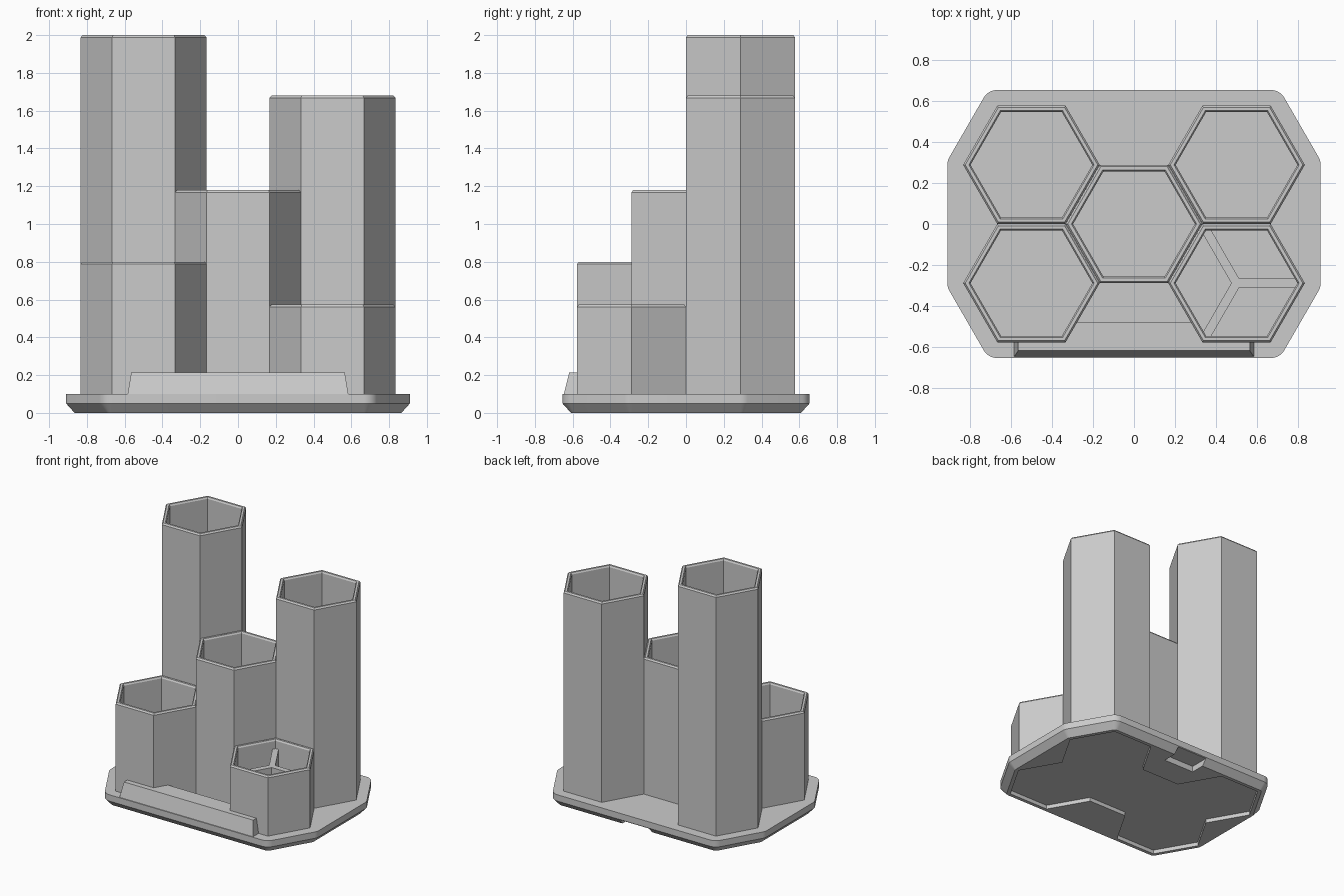
import bpy, bmesh, math
from mathutils import Vector, Matrix

if "Cube" in bpy.data.objects:
    bpy.data.objects.remove(bpy.data.objects["Cube"])

grey = bpy.data.materials.new("light_grey")
grey.use_nodes = True
COLOUR = (0.6, 0.6, 0.6, 1)
grey.diffuse_color = COLOUR
grey.node_tree.nodes["Principled BSDF"].inputs["Base Color"].default_value = COLOUR

R = 0.333                      # outer radius of a tube
APO = R * math.cos(math.pi / 6)
BASE_TOP = 0.1


def finish(name, bm):
    bmesh.ops.recalc_face_normals(bm, faces=bm.faces)
    mesh = bpy.data.meshes.new(name)
    bm.to_mesh(mesh)
    bm.free()
    mesh.materials.append(grey)
    ob = bpy.data.objects.new(name, mesh)
    bpy.context.collection.objects.link(ob)
    return ob


def loft(name, rings):
    """Skin a stack of equal-length point loops and cap both ends."""
    bm = bmesh.new()
    loops = [[bm.verts.new(p) for p in ring] for ring in rings]
    n = len(loops[0])
    for a, b in zip(loops, loops[1:]):
        for i in range(n):
            j = (i + 1) % n
            bm.faces.new((a[i], a[j], b[j], b[i]))
    bm.faces.new(loops[0])
    bm.faces.new(loops[-1])
    return finish(name, bm)


def hexagon(cx, cy, r, z):
    return [Vector((cx + r * math.cos(k * math.pi / 3),
                    cy + r * math.sin(k * math.pi / 3), z)) for k in range(6)]


def box(name, lo, hi, turn=None):
    bm = bmesh.new()
    bmesh.ops.create_cube(bm, size=1)
    for v in bm.verts:
        v.co = Vector([l + (c + 0.5) * (h - l) for l, h, c in zip(lo, hi, v.co)])
    if turn:
        bm.transform(turn)
    return finish(name, bm)


def base_outline(offset, z, steps=8):
    """Hull of all tubes, grown outwards with rounded corners."""
    quarter = []
    for cx, cy, a0, a1 in ((0.5 + R, APO, 0, 30), (0.5 + R / 2, 2 * APO, 30, 90)):
        for i in range(steps + 1):
            a = math.radians(a0 + (a1 - a0) * i / steps)
            quarter.append((cx + offset * math.cos(a), cy + offset * math.sin(a)))
    left = [(-x, y) for x, y in reversed(quarter)]
    half = quarter + left
    return [Vector((x, y, z)) for x, y in half + [(-x, -y) for x, y in half]]


tubes = {
    "back_right_tube": (-0.5, APO, 2.0),
    "back_left_tube": (0.5, APO, 1.68),
    "centre_tube": (0, 0, 1.18),
    "front_right_tube": (-0.5, -APO, 0.8),
    "front_left_tube": (0.5, -APO, 0.573),
}

# Base plate with a chamfered underside
base = loft("base", [base_outline(0.032, 0), base_outline(0.077, 0.05),
                     base_outline(0.077, BASE_TOP)])
bpy.ops.object.select_all(action="DESELECT")
base.select_set(True)
bpy.context.view_layer.objects.active = base
bpy.ops.object.shade_smooth_by_angle(angle=math.radians(25))

# Hexagonal recesses and a finger slot cut into the underside
cutters = [loft("recess_cutter", [hexagon(x, y, R + 0.006, -0.05),
                                  hexagon(x, y, R + 0.006, 0.03)])
           for x, y, _ in tubes.values()]
cutters.append(box("slot_cutter", (-0.13, 0.5, -0.05), (0.13, 0.75, 0.045)))
for cutter in cutters:
    cutter.hide_render = True
    mod = base.modifiers.new("cut", "BOOLEAN")
    mod.operation = "DIFFERENCE"
    mod.solver = "EXACT"
    mod.object = cutter
    bpy.ops.object.modifier_apply(modifier=mod.name)
    bpy.data.objects.remove(cutter)

# Open hexagonal tubes with chamfered rims
for name, (x, y, h) in tubes.items():
    profile = ((R, BASE_TOP - 0.01), (R, h - 0.012), (R - 0.01, h),
               (R - 0.028, h), (R - 0.036, h - 0.012), (R - 0.036, BASE_TOP + 0.01))
    loft(name, [hexagon(x, y, r, z) for r, z in profile])

# Three-way divider inside the shortest tube
x, y, _ = tubes["front_left_tube"]
for k in range(3):
    turn = Matrix.Translation((x, y, 0)) @ Matrix.Rotation(k * math.tau / 3, 4, "Z")
    box(f"divider_{k + 1}", (0, -0.022, BASE_TOP), (R - 0.03, 0.022, 0.5), turn)

# Sloped front panel, filling the gap between the front tubes
right = [(0.585, -0.648), (0.585, -0.565), (0.345, -0.565), (0.287, -0.48)]
plan = right + [(-px, py) for px, py in reversed(right)]
low = [Vector((px, py, BASE_TOP - 0.005)) for px, py in plan]
high = [Vector((max(-0.565, min(0.565, px)), max(-0.618, py), 0.215)) for px, py in plan]
loft("front_panel", [low, high])
